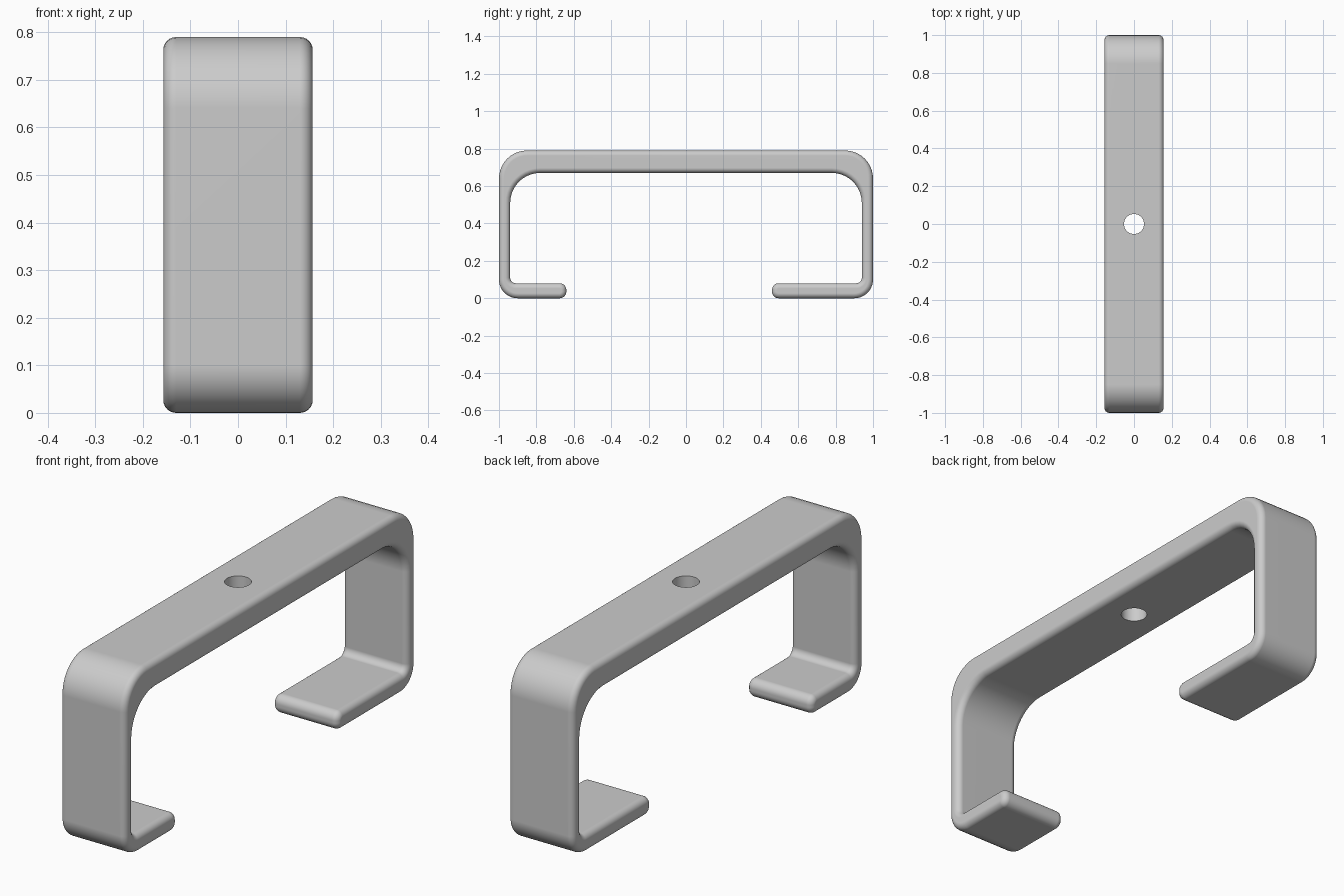
import bpy, bmesh, math
from mathutils import Vector

cube = bpy.data.objects.get("Cube")
if cube:
    bpy.data.objects.remove(cube, do_unlink=True)

HALF_WIDTH = 0.157
EDGE = 0.027      # rounding of the side edges
ARC = 10          # segments per profile corner
STEPS = 6         # segments per side edge

# Bracket profile, anticlockwise: (y, z, corner radius)
PROFILE = [
    (-1, 0, 0.1), (-0.64, 0, 0.035), (-0.64, 0.08, 0.035), (-0.94, 0.08, 0.03),
    (-0.94, 0.67, 0.16), (0.94, 0.67, 0.16), (0.94, 0.08, 0.03),
    (0.46, 0.08, 0.035), (0.46, 0, 0.035), (1, 0, 0.1),
    (1, 0.79, 0.15), (-1, 0.79, 0.15),
]


def rounded_outline(inset):
    """Outline with filleted corners, shrunk inwards by inset."""
    result = []
    count = len(PROFILE)
    for i, (y, z, radius) in enumerate(PROFILE):
        p = Vector((y, z))
        a = (p - Vector(PROFILE[i - 1][:2])).normalized()
        b = (Vector(PROFILE[(i + 1) % count][:2]) - p).normalized()
        turn = 1 if a.x * b.y - a.y * b.x > 0 else -1
        centre = p + (b - a) * radius
        r = radius - turn * inset
        for k in range(ARC + 1):
            t = math.pi / 2 * k / ARC
            result.append(centre + (a * math.sin(t) - b * math.cos(t)) * r)
    return result


# Loft the outline across the width, with quarter-round side edges
sections = []
for k in range(STEPS + 1):
    t = math.pi / 2 * k / STEPS
    sections.append((HALF_WIDTH - EDGE * (1 - math.cos(t)), EDGE * (1 - math.sin(t))))
sections = [(-x, d) for x, d in sections] + [(x, d) for x, d in reversed(sections)]
sections.sort(key=lambda s: s[0])

bm = bmesh.new()
loops = [[bm.verts.new((x, p.x, p.y)) for p in rounded_outline(d)] for x, d in sections]
for low, high in zip(loops, loops[1:]):
    n = len(low)
    for i in range(n):
        j = (i + 1) % n
        bm.faces.new((low[i], low[j], high[j], high[i]))
bm.faces.new(loops[0])
bm.faces.new(loops[-1])
bmesh.ops.recalc_face_normals(bm, faces=bm.faces)
mesh = bpy.data.meshes.new("bracket")
bm.to_mesh(mesh)
bm.free()
bracket = bpy.data.objects.new("bracket", mesh)
bpy.context.collection.objects.link(bracket)

# Plain grey finish
grey = bpy.data.materials.new("plain_grey")
grey.use_nodes = True
colour = (0.6, 0.6, 0.6, 1)
grey.diffuse_color = colour
grey.node_tree.nodes["Principled BSDF"].inputs["Base Color"].default_value = colour
mesh.materials.append(grey)

# Screw hole through the top bar
bpy.ops.mesh.primitive_cylinder_add(vertices=48, radius=0.053, depth=0.4, location=(0, 0, 0.73))
cutter = bpy.context.object
cutter.name = "hole_cutter"
cutter.hide_render = True
cutter.data.materials.append(grey)
cut = bracket.modifiers.new("screw_hole", "BOOLEAN")
cut.operation = "DIFFERENCE"
cut.solver = "EXACT"
cut.object = cutter

bpy.ops.object.select_all(action="DESELECT")
bpy.context.view_layer.objects.active = bracket
bracket.select_set(True)
bpy.ops.object.modifier_apply(modifier=cut.name)
bpy.data.objects.remove(cutter, do_unlink=True)

# Smooth shading that keeps the flats flat
bpy.ops.object.shade_smooth_by_angle(angle=math.radians(35))
flats = bracket.modifiers.new("flat_normals", "WEIGHTED_NORMAL")
flats.keep_sharp = True
